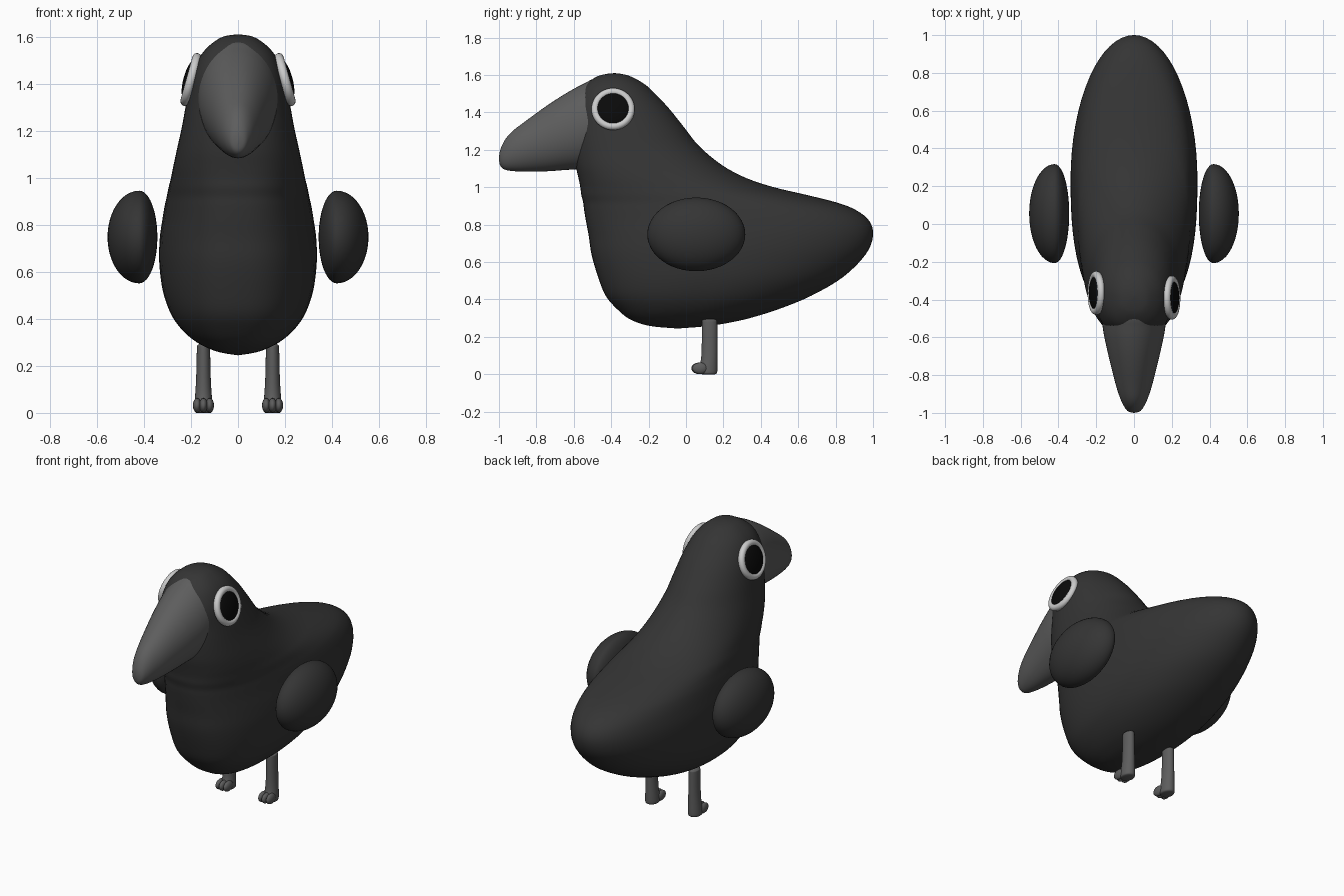
import bpy, bmesh, math
from mathutils import Vector

if "Cube" in bpy.data.objects:
    bpy.data.objects.remove(bpy.data.objects["Cube"])


def material(name, v):
    m = bpy.data.materials.new(name)
    m.diffuse_color = (v, v, v, 1)
    m.use_nodes = True
    m.node_tree.nodes["Principled BSDF"].inputs["Base Color"].default_value = m.diffuse_color
    return m


dark = material("dark_grey", 0.035)
mid = material("mid_grey", 0.11)
white = material("off_white", 0.7)
black = material("black", 0.003)


def catmull(rows, steps):
    out = []
    for i in range(len(rows) - 1):
        p0, p1, p2, p3 = (rows[min(max(i + k, 0), len(rows) - 1)] for k in (-1, 0, 1, 2))
        for s in range(steps):
            t = s / steps
            out.append([0.5 * (2 * b + (c - a) * t + (2 * a - 5 * b + 4 * c - d) * t * t
                               + (3 * b - a - 3 * c + d) * t ** 3)
                        for a, b, c, d in zip(p0, p1, p2, p3)])
    return out + [list(rows[-1])]


def finish(ob, mat, mirror=False):
    ob.data.materials.append(mat)
    for p in ob.data.polygons:
        p.use_smooth = True
    if mirror:
        mod = ob.modifiers.new("mirror", 'MIRROR')
        mod.use_axis[0] = True
        mod.use_bisect_axis[0] = False
        mod.use_mirror_merge = False
    return ob


def make_object(name, bm, mat, mirror=False):
    bmesh.ops.recalc_face_normals(bm, faces=bm.faces)
    me = bpy.data.meshes.new(name)
    bm.to_mesh(me)
    bm.free()
    ob = bpy.data.objects.new(name, me)
    bpy.context.collection.objects.link(ob)
    return finish(ob, mat, mirror)


def loft(bm, rows, place, steps=4, n=48, power=2.0):
    """Rows are (station, low, high, half width); power squares off the low side."""
    rings = []
    for t, lo, hi, w in catmull(rows, steps):
        w = max(w, 0.0005)
        mid_v, half = (lo + hi) / 2, (hi - lo) / 2
        ring = []
        for k in range(n):
            a = 2 * math.pi * k / n
            c, s = math.cos(a), math.sin(a)
            e = 2 / power if s < 0 else 1
            u = math.copysign(abs(c) ** e, c)
            v = math.copysign(abs(s) ** e, s)
            ring.append(bm.verts.new(place(u * w, mid_v + v * half, t)))
        rings.append(ring)
    for a, b in zip(rings, rings[1:]):
        for k in range(n):
            j = (k + 1) % n
            bm.faces.new((a[k], a[j], b[j], b[k]))
    bm.faces.new(rings[0])
    bm.faces.new(rings[-1])


def ball(bm, centre, radii, seg=32):
    vs = bmesh.ops.create_uvsphere(bm, u_segments=seg, v_segments=seg // 2, radius=1)["verts"]
    for v in vs:
        v.co = Vector(c + r * x for c, r, x in zip(centre, radii, v.co))
    return vs


# Body with head and tail: horizontal slices (z, front y, back y, half width)
body_rows = [
    (0.245, -0.05, -0.04, 0), (0.255, -0.17, 0.09, 0.065), (0.27, -0.24, 0.20, 0.115),
    (0.30, -0.31, 0.34, 0.175), (0.35, -0.37, 0.50, 0.235), (0.42, -0.43, 0.67, 0.285),
    (0.52, -0.47, 0.84, 0.32), (0.64, -0.505, 0.96, 0.335), (0.74, -0.52, 1.0, 0.333),
    (0.82, -0.535, 0.98, 0.322), (0.88, -0.545, 0.905, 0.312), (0.92, -0.55, 0.80, 0.303),
    (0.96, -0.56, 0.64, 0.295), (1.0, -0.565, 0.47, 0.285), (1.05, -0.575, 0.32, 0.275),
    (1.12, -0.59, 0.19, 0.26), (1.22, -0.60, 0.07, 0.238), (1.32, -0.60, -0.01, 0.22),
    (1.42, -0.60, -0.09, 0.20), (1.50, -0.57, -0.165, 0.17), (1.55, -0.535, -0.22, 0.135),
    (1.59, -0.48, -0.29, 0.085), (1.605, -0.43, -0.34, 0.045), (1.61, -0.385, -0.38, 0)]
bm = bmesh.new()
loft(bm, body_rows, lambda u, v, t: (u, v, t), n=64, power=2.5)
make_object("body", bm, dark)

# Beak: upright slices (y, bottom z, top z, half width)
beak_rows = [
    (-1.0, 1.15, 1.16, 0), (-0.993, 1.115, 1.20, 0.03), (-0.97, 1.095, 1.25, 0.05),
    (-0.93, 1.087, 1.298, 0.07), (-0.86, 1.083, 1.352, 0.094), (-0.75, 1.085, 1.432, 0.122),
    (-0.65, 1.092, 1.497, 0.146), (-0.55, 1.10, 1.552, 0.165), (-0.47, 1.12, 1.58, 0.165),
    (-0.40, 1.20, 1.50, 0.10)]
bm = bmesh.new()
loft(bm, beak_rows, lambda u, v, t: (u, t, v))
make_object("beak", bm, mid)

# Wings: ellipsoids with a flatter inner side
bm = bmesh.new()
for v in ball(bm, (0, 0.055, 0.748), (1, 0.262, 0.197), 48):
    v.co.x = 0.42 + v.co.x * (0.135 if v.co.x > 0 else 0.077)
make_object("wings", bm, dark, True)

# Legs with three-toed feet
leg_rows = [
    (0.0, 0.085, 0.155, 0.03), (0.008, 0.07, 0.166, 0.038), (0.04, 0.07, 0.168, 0.038),
    (0.08, 0.08, 0.168, 0.035), (0.15, 0.084, 0.168, 0.031), (0.27, 0.085, 0.167, 0.028),
    (0.288, 0.088, 0.164, 0.025), (0.295, 0.10, 0.15, 0.012)]
bm = bmesh.new()
loft(bm, leg_rows, lambda u, v, t: (0.147 + u, v, t), n=24)
for dx in (-0.027, 0, 0.027):
    ball(bm, (0.147 + dx, 0.07 + abs(dx) * 0.2, 0.032), (0.018, 0.042, 0.031), 16)
make_object("legs", bm, mid, True)

# Eyes: pale ring and domed pupil, tilted slightly upwards
for side, name, y in ((1, "right", -0.39), (-1, "left", -0.365)):
    normal = Vector((side * math.cos(0.27), 0, math.sin(0.27)))
    turn = normal.to_track_quat('Z', 'Y').to_euler()
    pos = Vector((side * 0.2, y, 1.418))
    bpy.ops.mesh.primitive_torus_add(major_radius=0.096, minor_radius=0.02, major_segments=48,
                                     minor_segments=16, location=pos, rotation=turn)
    ring = bpy.context.object
    ring.name = name + "_eye_ring"
    finish(ring, white)
    bpy.ops.mesh.primitive_uv_sphere_add(segments=32, ring_count=16, radius=1,
                                         location=pos + normal * 0.002, rotation=turn)
    pupil = bpy.context.object
    pupil.name = name + "_pupil"
    pupil.scale = (0.092, 0.092, 0.03)
    finish(pupil, black)
